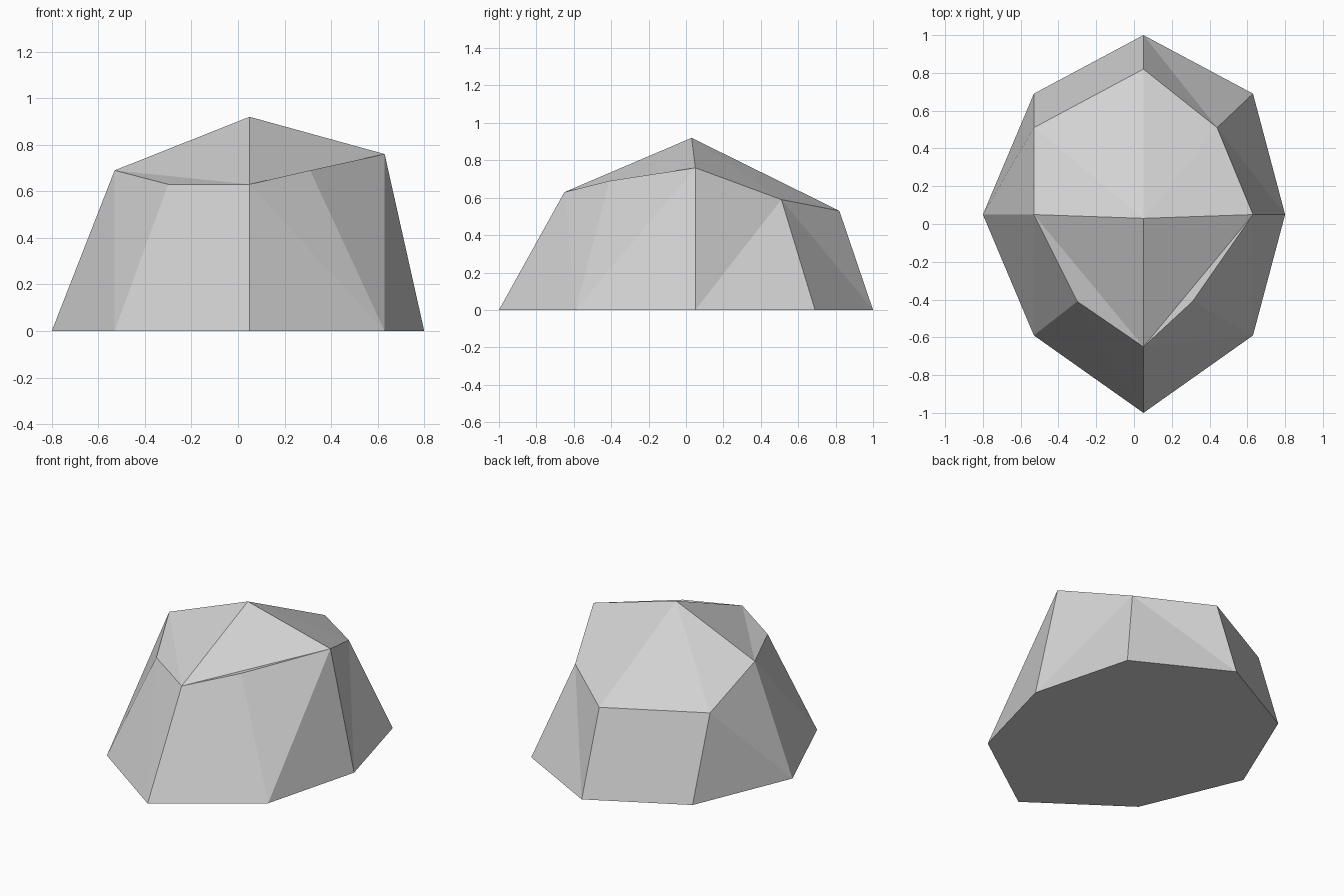
import bpy
import bmesh

default_cube = bpy.data.objects.get("Cube")
if default_cube:
    bpy.data.objects.remove(default_cube, do_unlink=True)

# Plain stone colour
stone = bpy.data.materials.new("stone_grey")
stone.use_nodes = True
stone.diffuse_color = (0.65, 0.65, 0.65, 1)
shader = next(n for n in stone.node_tree.nodes if n.type == 'BSDF_PRINCIPLED')
shader.inputs["Base Color"].default_value = stone.diffuse_color
shader.inputs["Roughness"].default_value = 0.9

# Outlines run counter-clockwise from the front corner
foot_outline = [(0.05, -1), (0.63, -0.59), (0.8, 0.05), (0.63, 0.69),
                (0.05, 1), (-0.53, 0.69), (-0.8, 0.05), (-0.53, -0.59)]
shoulder_outline = [(0.05, -0.65, 0.63), (0.31, -0.41, 0.69), (0.63, 0.05, 0.76),
                    (0.44, 0.51, 0.59), (0.05, 0.82, 0.53), (-0.53, 0.51, 0.53),
                    (-0.53, 0.05, 0.69), (-0.3, -0.41, 0.63)]
peak_point = (0.05, 0.03, 0.92)

bm = bmesh.new()
foot = [bm.verts.new((x, y, 0)) for x, y in foot_outline]
shoulder = [bm.verts.new(p) for p in shoulder_outline]
peak = bm.verts.new(peak_point)
count = len(foot)

# Sloping sides: each facet pair splits along a rising or falling diagonal
rising = {1, 2}
for i in range(count):
    j = (i + 1) % count
    if i in rising:
        bm.faces.new((foot[i], foot[j], shoulder[j]))
        bm.faces.new((foot[i], shoulder[j], shoulder[i]))
    else:
        bm.faces.new((foot[i], foot[j], shoulder[i]))
        bm.faces.new((foot[j], shoulder[j], shoulder[i]))

# Crown: a fan to the peak, with two narrow chamfers at the front
front, front_left, left, *back, right, front_right = shoulder
crown = [front, left, *back, right]
for i, corner in enumerate(crown):
    bm.faces.new((corner, crown[(i + 1) % len(crown)], peak))
bm.faces.new((front, front_left, left))
bm.faces.new((right, front_right, front))

# Flat underside
bm.faces.new(foot[::-1])
bmesh.ops.recalc_face_normals(bm, faces=bm.faces)

mesh = bpy.data.meshes.new("boulder")
bm.to_mesh(mesh)
bm.free()
mesh.materials.append(stone)
boulder = bpy.data.objects.new("boulder", mesh)
bpy.context.collection.objects.link(boulder)
